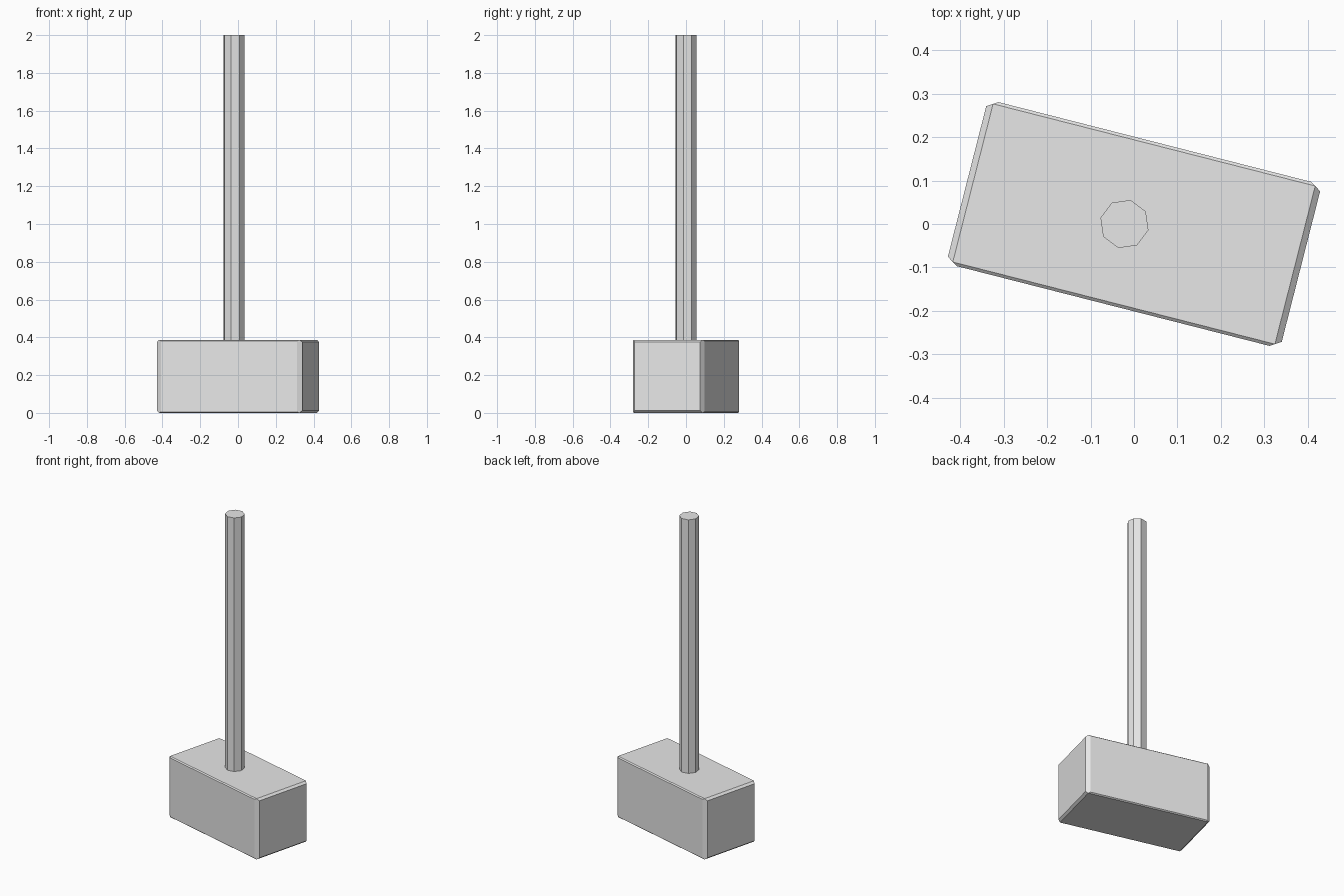
import bpy, bmesh, math
from itertools import product

cube = bpy.data.objects.get("Cube")
if cube:
    bpy.data.objects.remove(cube, do_unlink=True)

TURN = math.radians(-14.3)

grey = bpy.data.materials.new("light_grey")
grey.use_nodes = True
grey.diffuse_color = (0.8, 0.8, 0.8, 1)
grey.node_tree.nodes["Principled BSDF"].inputs["Base Color"].default_value = (0.8, 0.8, 0.8, 1)


def add_object(name, bm, location):
    bmesh.ops.recalc_face_normals(bm, faces=bm.faces)
    mesh = bpy.data.meshes.new(name)
    bm.to_mesh(mesh)
    bm.free()
    mesh.materials.append(grey)
    obj = bpy.data.objects.new(name, mesh)
    obj.location = location
    obj.rotation_euler.z = TURN
    bpy.context.collection.objects.link(obj)
    return obj


# Hammer head: a block with unevenly chamfered edges, one corner mirrored eight ways
half = 0.1935
corner = [(0.383, 0.188, half), (0.372, 0.195, half - 0.006), (0.397, 0.179, half - 0.012)]
bm = bmesh.new()
for sx, sy, sz in product((-1, 1), repeat=3):
    for x, y, z in corner:
        bm.verts.new((sx * x, sy * y, sz * z))
bmesh.ops.convex_hull(bm, input=bm.verts)
bmesh.ops.dissolve_limit(bm, angle_limit=math.radians(1), verts=bm.verts, edges=bm.edges)
add_object("hammer_head", bm, (0, 0, half))

# Handle: a plain eight-sided shaft sunk into the head
bottom, top = 0.3, 2.0
bm = bmesh.new()
bmesh.ops.create_cone(bm, cap_ends=True, segments=8, radius1=0.057, radius2=0.057,
                      depth=top - bottom)
add_object("handle", bm, (-0.022, 0, (top + bottom) / 2))
